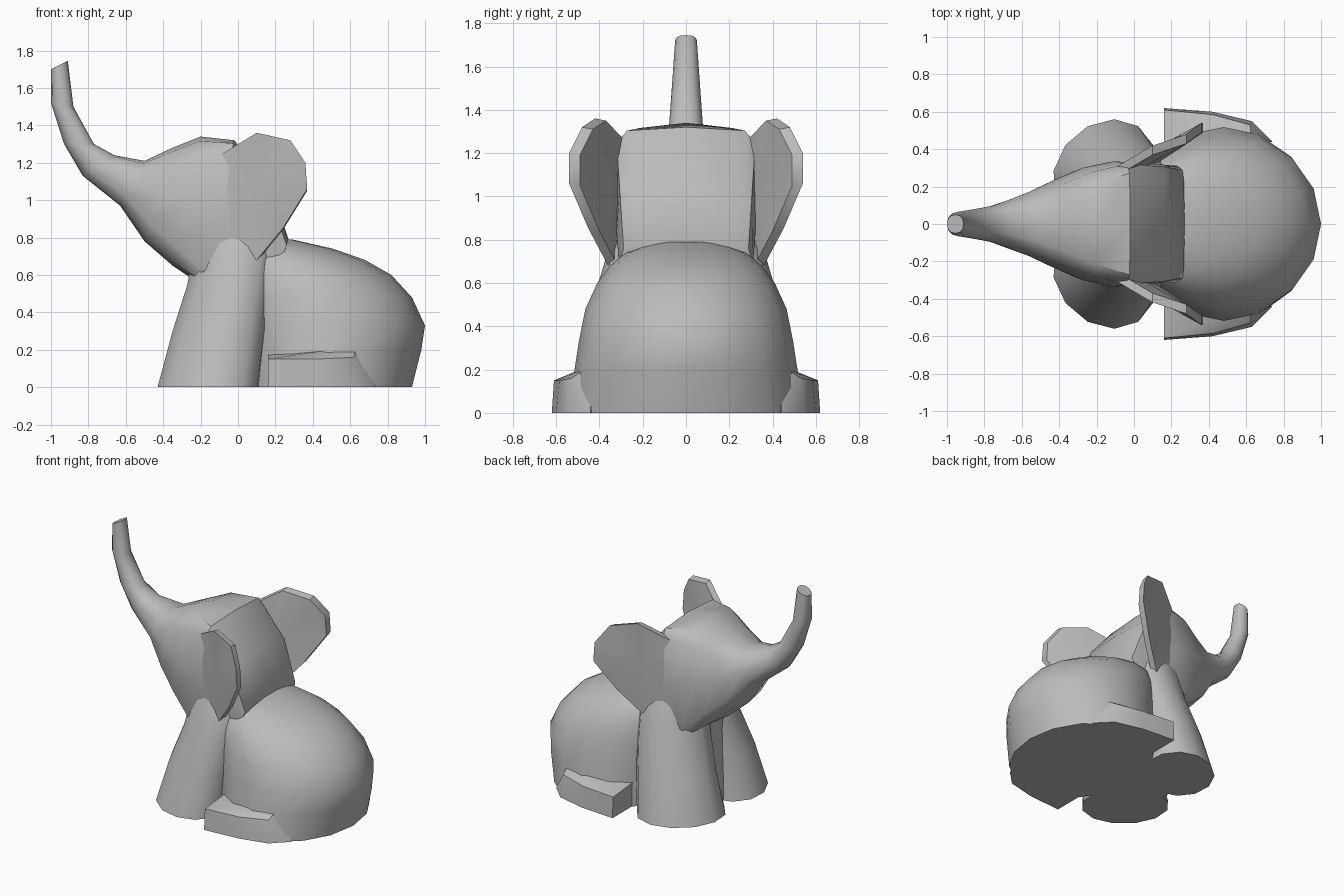
import bpy, bmesh, math

cube = bpy.data.objects.get("Cube")
if cube:
    bpy.data.objects.remove(cube, do_unlink=True)

grey = bpy.data.materials.new("stone_grey")
grey.use_nodes = True
GREY = (0.5, 0.5, 0.5, 1)
grey.diffuse_color = GREY
grey.node_tree.nodes["Principled BSDF"].inputs["Base Color"].default_value = GREY


def finish(name, bm, angle):
    bmesh.ops.recalc_face_normals(bm, faces=bm.faces)
    mesh = bpy.data.meshes.new(name)
    bm.to_mesh(mesh)
    bm.free()
    mesh.materials.append(grey)
    ob = bpy.data.objects.new(name, mesh)
    bpy.context.collection.objects.link(ob)
    bpy.ops.object.select_all(action='DESELECT')
    ob.select_set(True)
    bpy.context.view_layer.objects.active = ob
    bpy.ops.object.shade_smooth_by_angle(angle=math.radians(angle))


def loft(name, rings, hubs=None, angle=40):
    """Skin equal-length point rings; cap flat, or as fans to two hub points."""
    bm = bmesh.new()
    rows = [[bm.verts.new(p) for p in ring] for ring in rings]
    for a, b in zip(rows, rows[1:]):
        for i in range(len(a)):
            j = (i + 1) % len(a)
            bm.faces.new((a[i], a[j], b[j], b[i]))
    for k, row in enumerate((rows[0], rows[-1])):
        if hubs:
            hub = bm.verts.new(hubs[k])
            for i in range(len(row)):
                bm.faces.new((row[i], row[(i + 1) % len(row)], hub))
        else:
            bm.faces.new(row)
    finish(name, bm, angle)


def hull(name, points, angle=30):
    bm = bmesh.new()
    for p in points:
        bm.verts.new(p)
    res = bmesh.ops.convex_hull(bm, input=bm.verts)
    spare = {v for v in res["geom_interior"] if isinstance(v, bmesh.types.BMVert)}
    bmesh.ops.delete(bm, geom=list(spare), context='VERTS')
    finish(name, bm, angle)


def unit_ring(n, power=1.0):
    """Rounded unit outline; a lower power makes it boxier."""
    pts = []
    for i in range(n):
        t = math.tau * i / n
        c, s = round(math.cos(t), 6), round(math.sin(t), 6)
        pts.append((math.copysign(abs(c) ** power, c),
                    math.copysign(abs(s) ** power, s)))
    return pts


def flat_ring(z, cx, cy, rx, ry, n, skew=0):
    return [(cx + rx * c + skew * ry * s, cy + ry * s, z) for c, s in unit_ring(n)]


def tilted_ring(top, bottom, w, power):
    """Ring spanning a top and bottom point in the middle plane."""
    cx, cz = (top[0] + bottom[0]) / 2, (top[1] + bottom[1]) / 2
    dx, dz = top[0] - cx, top[1] - cz
    return [(cx + dx * c, w * s, cz + dz * c) for c, s in unit_ring(12, power)]


# Seated body: height, centre x, half length, half width
body = [(0, .47, .46, .54), (.2, .48, .5, .515), (.33, .48, .52, .495),
        (.48, .44, .49, .465), (.6, .37, .45, .41), (.68, .30, .38, .35),
        (.74, .22, .29, .28), (.79, .13, .16, .15)]
loft("body", [flat_ring(z, x, 0, rx, ry, 16) for z, x, rx, ry in body])

# Chest and neck
neck = [(0, .02, .31, .28), (.5, .0, .26, .31), (.7, .0, .26, .33),
        (.88, -.04, .22, .28)]
loft("neck", [flat_ring(z, x, 0, rx, ry, 14) for z, x, rx, ry in neck])

# Head and raised trunk: top point, bottom point, half width, boxiness
head = [((-.91, 1.745), (-1, 1.70), .05, .9),
        ((-.88, 1.5), (-1, 1.52), .065, .9),
        ((-.77, 1.3), (-.93, 1.3), .08, .9),
        ((-.66, 1.24), (-.83, 1.13), .1, .9),
        ((-.5, 1.21), (-.63, .97), .17, .8),
        ((-.35, 1.28), (-.5, .78), .235, .65),
        ((-.2, 1.34), (-.35, .65), .3, .5),
        ((-.02, 1.32), (-.2, .55), .335, .3),
        ((.17, 1.09), (.08, .58), .32, .3),
        ((.27, .79), (.2, .58), .31, .5)]
loft("head_and_trunk", [tilted_ring(*r) for r in head])

leg = [(0, -.16, .285, .27, .275), (.3, -.10, .255, .25, .235),
       (.55, -.045, .2, .225, .22), (.75, -.02, .17, .22, .19),
       (.92, -.04, .14, .18, .13)]

ear = [(-.36, .2, 1.1), (-.13, .285, 1.22), (.1, .42, 1.36), (.28, .48, 1.32),
       (.36, .54, 1.2), (.37, .54, 1.06), (.24, .45, .85), (.1, .36, .68),
       (-.15, .28, .68), (-.36, .2, .85)]

foot = [(.16, .62, 0), (.42, .6, 0), (.63, .55, 0), (.74, .44, 0), (.16, .3, 0),
        (.16, .61, .15), (.42, .585, .15), (.62, .53, .16),
        (.16, .36, .175), (.63, .44, .22)]

# Paired front legs, ears and hind feet
for side, s in (("left", 1), ("right", -1)):
    def flip(points):
        return [(x, s * y, z) for x, y, z in points]

    loft("front_leg_" + side,
         [flip(flat_ring(*r, 12, skew=.2)) for r in leg])
    back = [(x, y - .05, z - .01) for x, y, z in ear]
    loft("ear_" + side, [flip(ear), flip(back)],
         hubs=flip([(.08, .385, 1.05), (.08, .32, 1.04)]))
    hull("hind_foot_" + side, flip(foot))
